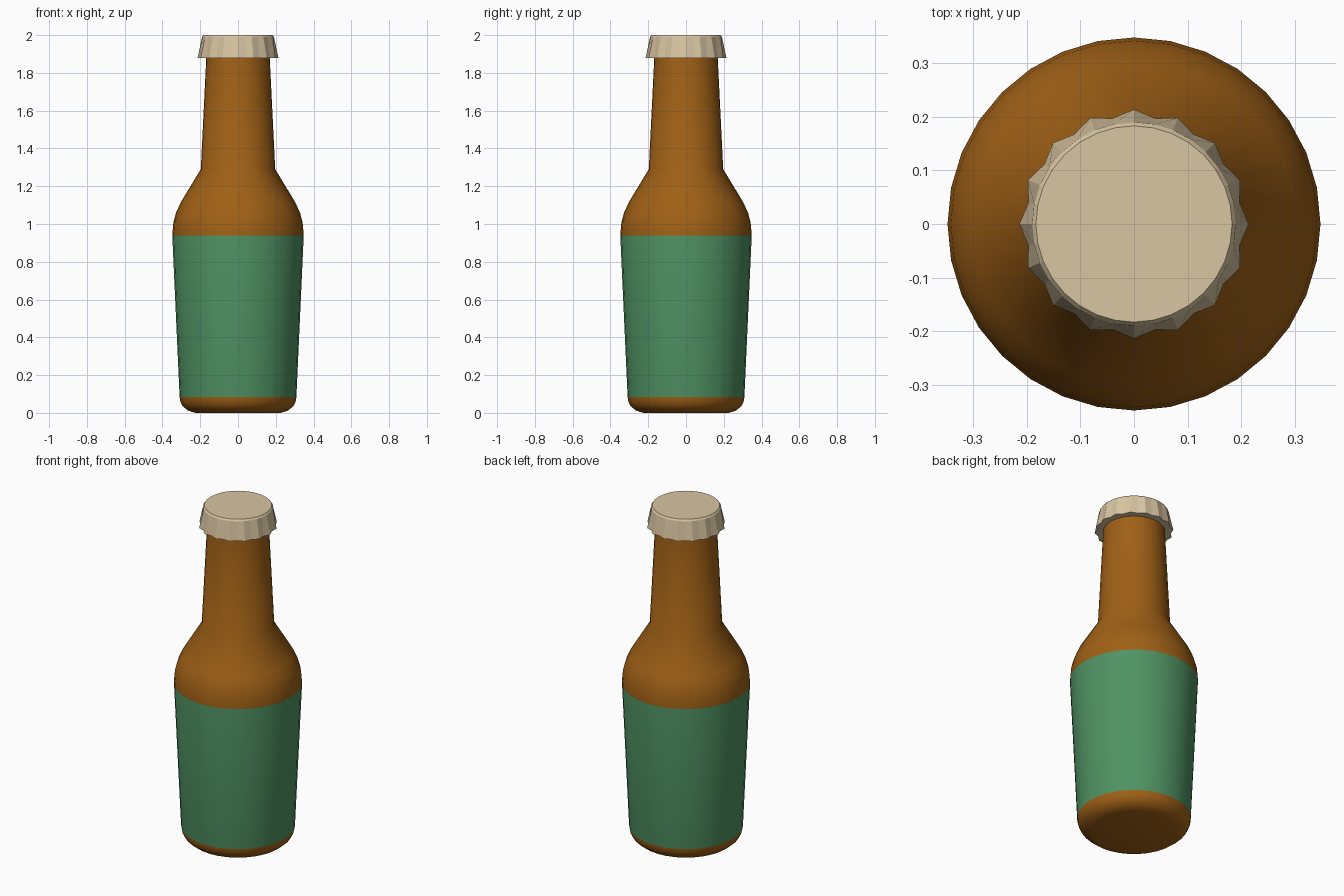
import bpy, bmesh
from math import cos, sin, pi

if "Cube" in bpy.data.objects:
    bpy.data.objects.remove(bpy.data.objects["Cube"])

SIDES = 32


def material(name, rgb):
    m = bpy.data.materials.new(name)
    m.diffuse_color = (*rgb, 1)
    m.use_nodes = True
    m.node_tree.nodes["Principled BSDF"].inputs["Base Color"].default_value = m.diffuse_color
    return m


def lathe(name, profile, mats, slot=lambda i: 0, flute=0.0, close_ends=(True, True)):
    """Revolve (radius, z) rows; odd columns are pulled in by flute * row weight."""
    bm = bmesh.new()
    rows = []
    for r, z, *w in profile:
        weight = w[0] if w else 0
        row = []
        for k in range(SIDES):
            a = 2 * pi * k / SIDES
            rr = r - flute * weight * (k % 2)
            row.append(bm.verts.new((rr * cos(a), rr * sin(a), z)))
        rows.append(row)
    for i, (lo, hi) in enumerate(zip(rows, rows[1:])):
        for k in range(SIDES):
            n = (k + 1) % SIDES
            bm.faces.new((lo[k], lo[n], hi[n], hi[k])).material_index = slot(i)
    if close_ends[0]:
        bm.faces.new(rows[0][::-1])
    if close_ends[1]:
        bm.faces.new(rows[-1])
    mesh = bpy.data.meshes.new(name)
    bm.to_mesh(mesh)
    bm.free()
    ob = bpy.data.objects.new(name, mesh)
    bpy.context.collection.objects.link(ob)
    for m in mats:
        mesh.materials.append(m)
    return ob


brown = material("brown_glass", (0.35, 0.118, 0.008))
green = material("green_label", (0.08, 0.29, 0.125))
cream = material("cream_metal", (0.69, 0.56, 0.36))

# Bottle body, shoulder and neck; the long band (row 4) is the label
bottle = lathe("bottle", [
    (0.225, 0.0), (0.265, 0.012), (0.293, 0.036), (0.305, 0.06), (0.309, 0.083),
    (0.348, 0.94), (0.342, 1.01), (0.328, 1.06), (0.303, 1.115),
    (0.197, 1.29), (0.167, 1.90)],
    [brown, green], slot=lambda i: 1 if i == 4 else 0)
bpy.context.view_layer.objects.active = bottle
bottle.select_set(True)
bpy.ops.object.shade_smooth_by_angle(angle=pi / 5)

# Crown cap with sixteen flutes flaring towards the rim
lathe("bottle_cap", [
    (0.166, 1.88), (0.214, 1.88, 1), (0.190, 1.99), (0.183, 2.0)],
    [cream], flute=0.013, close_ends=(False, True))
